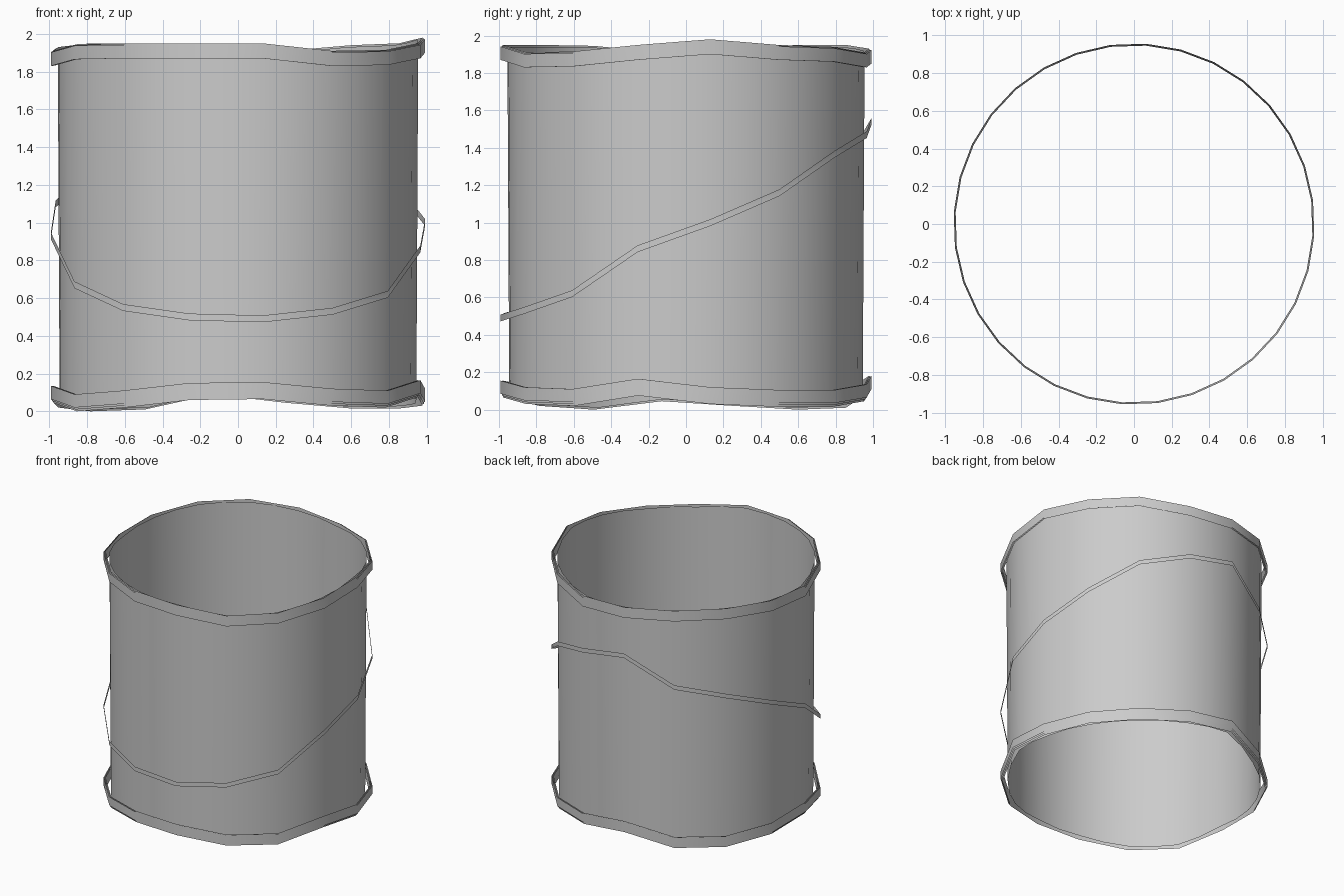
import bpy, math

if "Cube" in bpy.data.objects:
    bpy.data.objects.remove(bpy.data.objects["Cube"])

N = 16
# Edge heights at 7.5 + 22.5*k degrees, anticlockwise from +x
TOP = [1.98, 1.95, 1.94, 1.91, 1.93, 1.95, 1.95, 1.93,
       1.91, 1.945, 1.95, 1.95, 1.95, 1.91, 1.915, 1.95]
BOTTOM = [.03, .015, .015, .045, .09, .01, .0, .02,
          .045, .0, .02, .06, .065, .03, .02, .075]
SLANT = [1.0, 1.12, 1.365, 1.47, 1.54, 1.33, 1.24, 1.10,
         .93, .67, .55, .50, .49, .53, .62, .86]
SLANT[1] = 1.16


def height(row, t):
    """Cyclic linear interpolation of an edge row."""
    i = int(math.floor(t)) % N
    f = t - math.floor(t)
    return row[i] * (1 - f) + row[(i + 1) % N] * f


def ribbon(name, r_low, r_high, low, high, seg=N, angle=30):
    """Single-sheet closed band between two wavy edges."""
    verts, faces = [], []
    for k in range(seg):
        t = k * N / seg
        a = math.radians(7.5 + 22.5 * t)
        for r, row in ((r_low, low), (r_high, high)):
            verts.append((r * math.cos(a), r * math.sin(a), height(row, t)))
    for k in range(seg):
        a, b = 2 * k, 2 * ((k + 1) % seg)
        faces.append((a, b, b + 1, a + 1))
    me = bpy.data.meshes.new(name)
    me.from_pydata(verts, [], faces)
    ob = bpy.data.objects.new(name, me)
    bpy.context.collection.objects.link(ob)
    bpy.ops.object.select_all(action='DESELECT')
    ob.select_set(True)
    bpy.context.view_layer.objects.active = ob
    bpy.ops.object.shade_smooth_by_angle(angle=math.radians(angle))
    return ob


def shift(row, d):
    return [z + d for z in row]


# Open tube wall, slightly narrower at the foot
ribbon("wall", .947, .957, shift(BOTTOM, .01), shift(TOP, -.01), 32)

# Layered rim bands: the outer layer is set back from the edge
for i, (r, d) in enumerate(((1.0, .02), (.993, .01), (.986, 0))):
    ribbon(f"top_band_{i + 1}", r, r, shift(TOP, -.08), shift(TOP, -d * .4))
    ribbon(f"bottom_band_{i + 1}", r, r, shift(BOTTOM, d), shift(BOTTOM, .09))

# Slanted hoop around the middle
ribbon("slanted_hoop", 1.0, 1.0, shift(SLANT, -.018), shift(SLANT, .018))
